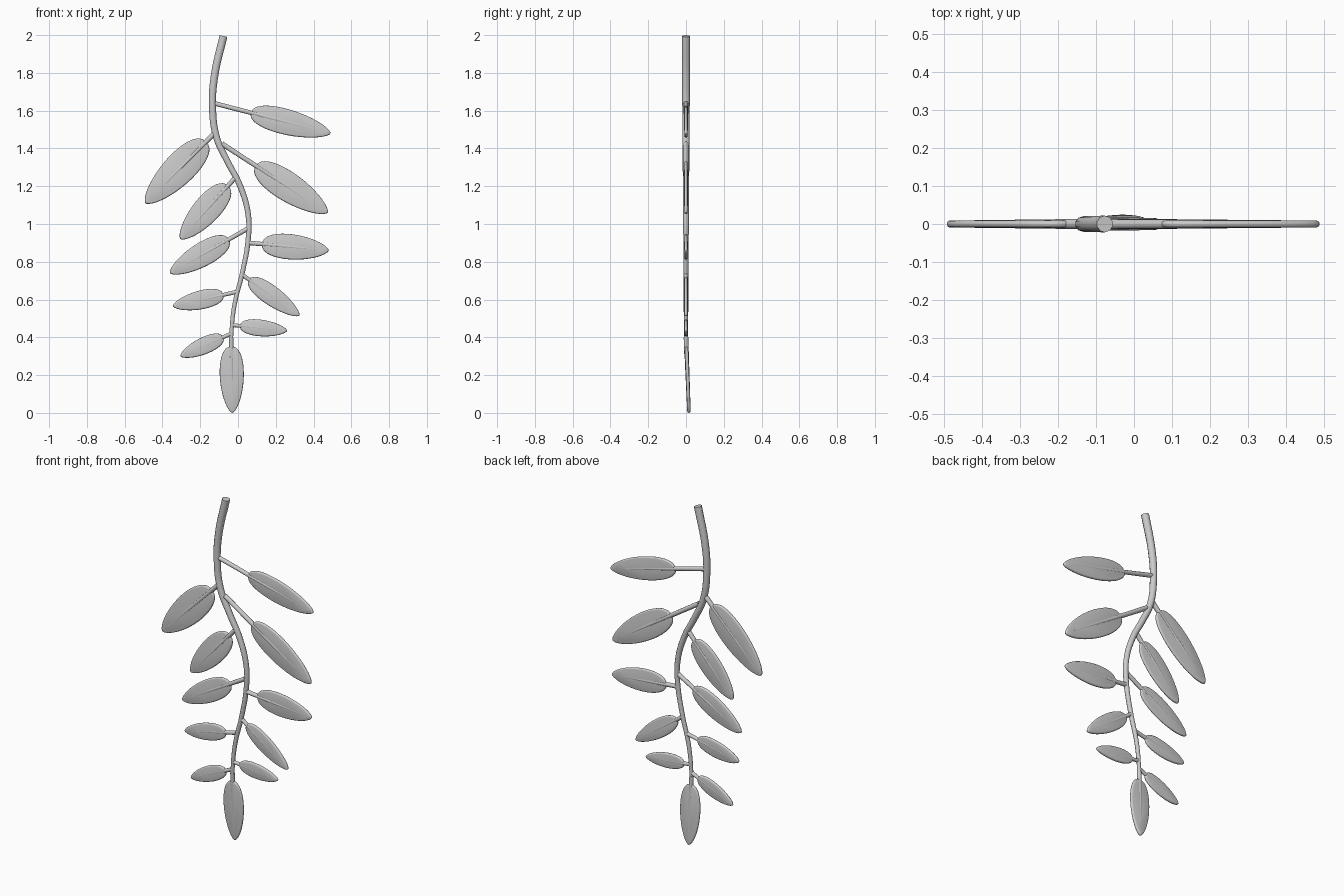
import bpy, bmesh, math
from mathutils import Vector

cube = bpy.data.objects.get("Cube")
if cube:
    bpy.data.objects.remove(cube, do_unlink=True)

grey = bpy.data.materials.new("plain grey")
grey.use_nodes = True
grey.diffuse_color = (0.6, 0.6, 0.6, 1)
grey.node_tree.nodes["Principled BSDF"].inputs["Base Color"].default_value = (0.6, 0.6, 0.6, 1)

parts = []


def tube(name, points, radii, smooth_path=False):
    """Tapered round tube along a path, turned into a mesh."""
    curve = bpy.data.curves.new(name, "CURVE")
    curve.dimensions = "3D"
    curve.bevel_depth = 1
    curve.bevel_resolution = 3
    curve.use_fill_caps = True
    curve.resolution_u = 6
    spline = curve.splines.new("BEZIER" if smooth_path else "POLY")
    knots = spline.bezier_points if smooth_path else spline.points
    knots.add(len(points) - 1)
    for knot, point, radius in zip(knots, points, radii):
        knot.co = point if smooth_path else (*point, 1)
        knot.radius = radius
        if smooth_path:
            knot.handle_left_type = knot.handle_right_type = "AUTO"
    obj = bpy.data.objects.new(name, curve)
    bpy.context.collection.objects.link(obj)
    bpy.ops.object.select_all(action="DESELECT")
    obj.select_set(True)
    bpy.context.view_layer.objects.active = obj
    bpy.ops.object.convert(target="MESH")
    obj = bpy.context.object
    obj.name = name
    obj.data.materials.clear()
    obj.data.materials.append(grey)
    parts.append(obj)


def blade(name, base, tip, half_width, thick=0.009, count=20):
    """Egg-shaped leaf blade with a flat face and a rounded rim."""
    along = (tip - base).normalized()
    half = (tip - base).length / 2
    middle = (base + tip) / 2
    normal = Vector((0, 1, 0))
    normal = (normal - along * normal.dot(along)).normalized()
    across = normal.cross(along)
    # outline: broad near the stalk, tapering to the tip
    peak = 0.4 ** 0.42 * 0.6 ** 0.63
    side = []
    for i in range(count + 1):
        t = (1 - math.cos(math.pi * i / count)) / 2
        side.append((2 * t - 1, t ** 0.42 * (1 - t) ** 0.63 / peak))
    outline = side + [(a, -w) for a, w in side[-2:0:-1]]
    bm = bmesh.new()
    rings = []
    for step in range(-3, 4):
        angle = step * math.pi / 6
        inset = thick * (1 - math.cos(angle))
        rings.append([bm.verts.new(middle + along * a * (half - inset)
                                   + across * w * (half_width - inset)
                                   + normal * thick * math.sin(angle))
                      for a, w in outline])
    n = len(outline)
    for low, high in zip(rings, rings[1:]):
        for i in range(n):
            j = (i + 1) % n
            bm.faces.new((low[i], low[j], high[j], high[i]))
    bm.faces.new(rings[0][::-1])
    bm.faces.new(rings[-1])
    bmesh.ops.recalc_face_normals(bm, faces=bm.faces)
    mesh = bpy.data.meshes.new(name)
    bm.to_mesh(mesh)
    bm.free()
    mesh.materials.append(grey)
    obj = bpy.data.objects.new(name, mesh)
    bpy.context.collection.objects.link(obj)
    parts.append(obj)


# Winding main stem, thick at the top
path = [(-0.077, 1.995), (-0.125, 1.78), (-0.135, 1.62), (-0.113, 1.457),
        (-0.055, 1.33), (0.012, 1.2), (0.054, 1.05), (0.054, 0.92),
        (0.025, 0.75), (-0.018, 0.575), (-0.035, 0.42), (-0.036, 0.33)]
tube("main_stem", [(x, 0, z) for x, z in path],
     [0.022 - 0.012 * i / (len(path) - 1) for i in range(len(path))], True)

# Leaves: stalk start, leaf tip, share of length that is bare stalk, half width
leaves = [
    ((-0.13, 1.64), (0.49, 1.48), 0.32, 0.068),
    ((-0.125, 1.48), (-0.49, 1.11), 0.12, 0.084),
    ((-0.085, 1.425), (0.475, 1.06), 0.32, 0.078),
    ((-0.015, 1.245), (-0.305, 0.92), 0.13, 0.072),
    ((0.05, 0.975), (-0.36, 0.74), 0.24, 0.064),
    ((0.06, 0.9), (0.48, 0.86), 0.16, 0.067),
    ((0.025, 0.73), (0.325, 0.515), 0.11, 0.052),
    ((-0.01, 0.64), (-0.345, 0.565), 0.2, 0.05),
    ((-0.03, 0.465), (0.26, 0.435), 0.14, 0.044),
    ((-0.035, 0.42), (-0.305, 0.3), 0.16, 0.045),
    ((-0.036, 0.4), (-0.03, 0), 0.12, 0.064),
]
for number, (root, end, bare, half_width) in enumerate(leaves, 1):
    last = number == len(leaves)
    start = Vector((root[0], 0, root[1]))
    tip = Vector((end[0], 0.016 if last else 0, end[1]))
    size = min(1, 0.55 + half_width * 5.5)
    blade(f"leaf_{number}", start.lerp(tip, bare), tip, half_width)
    tube(f"leaf_stalk_{number}", [start, start.lerp(tip, bare), start.lerp(tip, 0.9)],
         [0.014 * size, 0.013 * size, 0.0095])

# Smooth shading with crisp caps
bpy.ops.object.select_all(action="DESELECT")
for obj in parts:
    obj.select_set(True)
bpy.context.view_layer.objects.active = parts[0]
bpy.ops.object.shade_smooth_by_angle(angle=math.radians(40))
